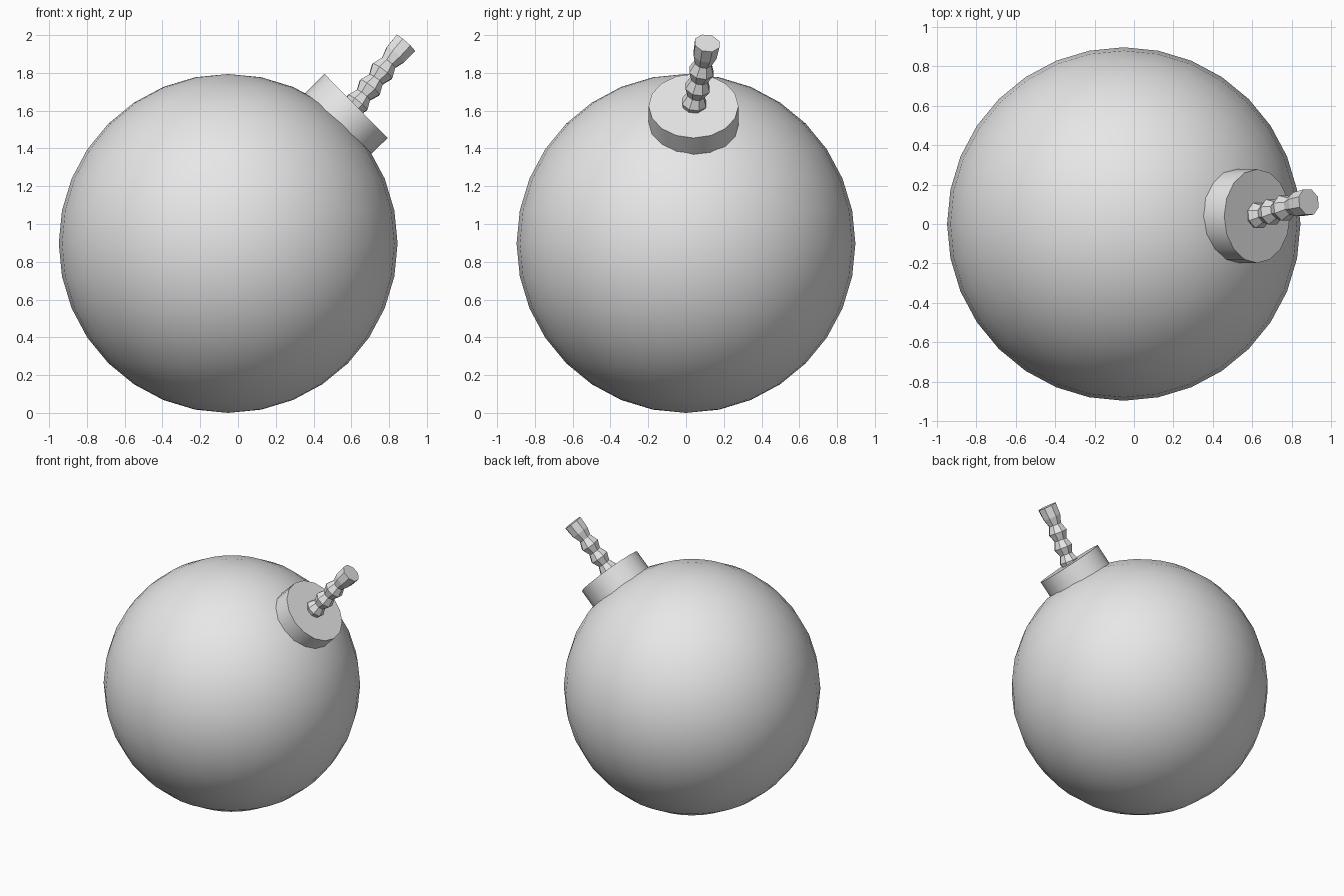
import bpy
import bmesh
import math
from mathutils import Vector

cube = bpy.data.objects.get("Cube")
if cube:
    bpy.data.objects.remove(cube, do_unlink=True)

grey = bpy.data.materials.new("plain_grey")
grey.use_nodes = True
grey.diffuse_color = (0.8, 0.8, 0.8, 1)
grey.node_tree.nodes["Principled BSDF"].inputs["Base Color"].default_value = (0.8, 0.8, 0.8, 1)


def finish(name, smooth_angle=None):
    """Name and colour the active object, smoothing below the given angle."""
    obj = bpy.context.object
    obj.name = name
    obj.data.materials.append(grey)
    if smooth_angle:
        bpy.ops.object.shade_smooth_by_angle(angle=math.radians(smooth_angle))
    return obj


# Round body
bpy.ops.mesh.primitive_uv_sphere_add(segments=32, ring_count=16, radius=0.897,
                                     location=(-0.052, 0, 0.897))
finish("body", 30)

# Tilted cap, sunk into the body
cap_axis = Vector((0.71, 0, 0.70)).normalized()
cap_top = Vector((0.625, 0.04, 1.625))
cap_depth = 0.22
bpy.ops.mesh.primitive_cylinder_add(vertices=16, radius=0.238, depth=cap_depth,
                                    location=cap_top - cap_axis * cap_depth / 2,
                                    rotation=cap_axis.to_track_quat('Z', 'Y').to_euler())
finish("cap", 30)

# Knobbly fuse: eight-sided rings along a slightly bent path (x, y, z, radius)
path = [
    (0.60, 0.035, 1.60, 0.048),
    (0.632, 0.043, 1.642, 0.07),
    (0.664, 0.052, 1.682, 0.047),
    (0.697, 0.061, 1.722, 0.07),
    (0.730, 0.071, 1.765, 0.047),
    (0.763, 0.081, 1.808, 0.07),
    (0.797, 0.091, 1.853, 0.047),
    (0.834, 0.101, 1.897, 0.066),
    (0.887, 0.112, 1.957, 0.07),
]
sides = 8
points = [Vector(p[:3]) for p in path]
bm = bmesh.new()
rings = []
for i, p in enumerate(path):
    axis = (points[min(i + 1, len(points) - 1)] - points[max(i - 1, 0)]).normalized()
    across = axis.cross(Vector((0, 1, 0))).normalized()
    side = axis.cross(across)
    ring = []
    for k in range(sides):
        a = math.tau * (k + 0.5) / sides
        ring.append(bm.verts.new(points[i] + p[3] * (across * math.cos(a) + side * math.sin(a))))
    rings.append(ring)
for low, high in zip(rings, rings[1:]):
    for k in range(sides):
        n = (k + 1) % sides
        bm.faces.new((low[k], low[n], high[n], high[k]))
bm.faces.new(rings[0][::-1])
bm.faces.new(rings[-1])
bmesh.ops.recalc_face_normals(bm, faces=bm.faces)
mesh = bpy.data.meshes.new("fuse")
bm.to_mesh(mesh)
bm.free()
fuse = bpy.data.objects.new("fuse", mesh)
bpy.context.collection.objects.link(fuse)
bpy.context.view_layer.objects.active = fuse
finish("fuse")
